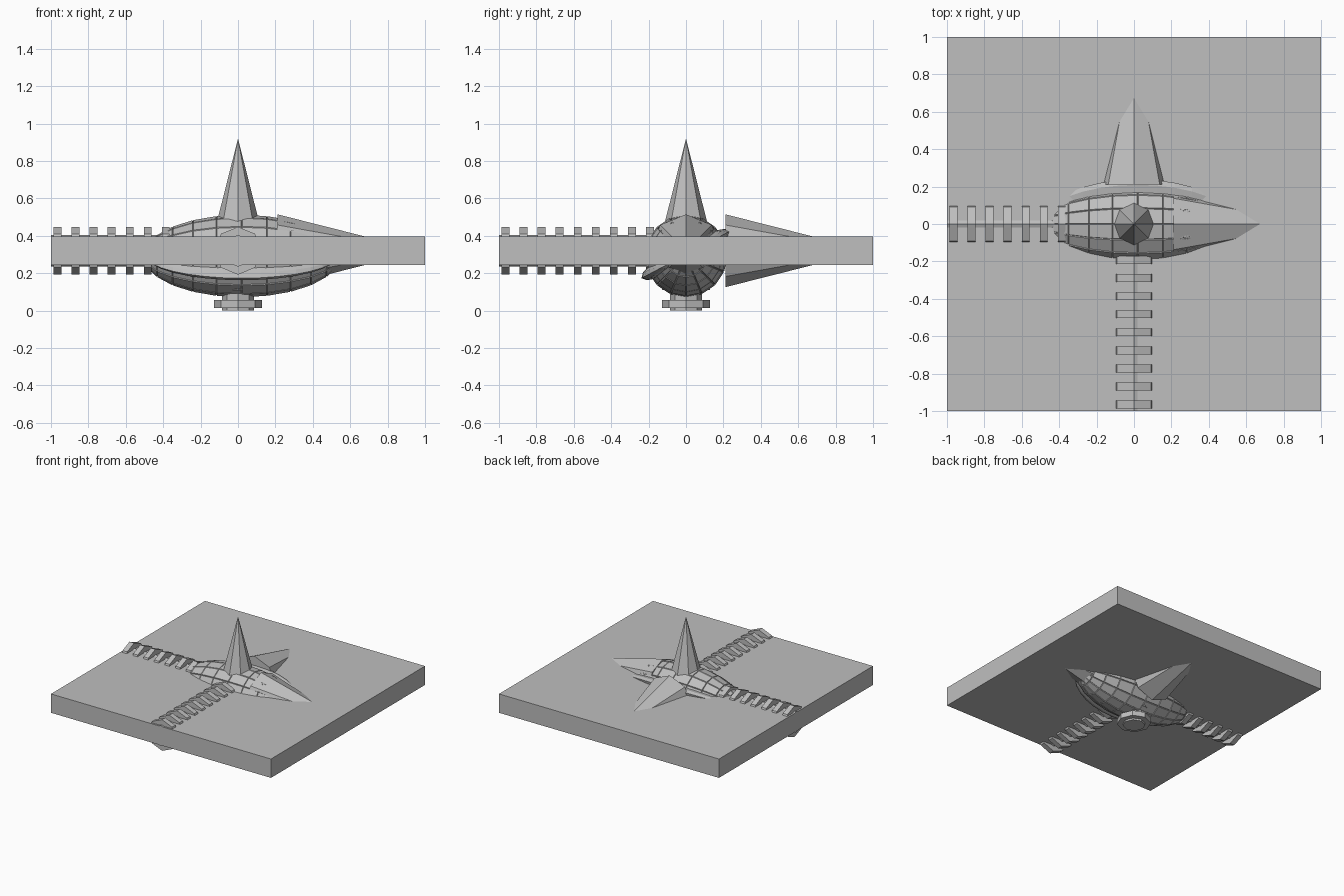
import bpy
import bmesh
from math import pi, radians
from mathutils import Matrix, Vector

if "Cube" in bpy.data.objects:
    bpy.data.objects.remove(bpy.data.objects["Cube"], do_unlink=True)

grey = bpy.data.materials.new("plain grey")
grey.use_nodes = True
colour = (0.52, 0.52, 0.52, 1)
grey.diffuse_color = colour
grey.node_tree.nodes["Principled BSDF"].inputs["Base Color"].default_value = colour

CENTRE = Vector((0, 0, 0.32))


def finish(bm, name):
    bmesh.ops.recalc_face_normals(bm, faces=bm.faces)
    mesh = bpy.data.meshes.new(name)
    bm.to_mesh(mesh)
    bm.free()
    mesh.materials.append(grey)
    obj = bpy.data.objects.new(name, mesh)
    bpy.context.collection.objects.link(obj)
    return obj


def add_prism(bm, axis, start, end, r1, r2):
    """Eight-sided cone or drum along an axis leaving the centre."""
    axis = Vector(axis)
    turn = axis.to_track_quat("Z", "Y").to_matrix().to_4x4()
    place = Matrix.Translation(CENTRE + axis * (start + end) / 2)
    bmesh.ops.create_cone(bm, cap_ends=True, segments=8, radius1=r1,
                          radius2=r2, depth=end - start, matrix=place @ turn)


def ellipsoid(name, segments, rings, size, tilt, centre):
    """Faceted ellipsoid with its poles on the x axis."""
    bm = bmesh.new()
    bmesh.ops.create_uvsphere(bm, u_segments=segments, v_segments=rings, radius=1,
                              matrix=Matrix.Rotation(pi / 2, 4, "Y"))
    bmesh.ops.transform(bm, verts=bm.verts, matrix=Matrix.Translation(centre)
                        @ Matrix.Rotation(tilt, 4, "X")
                        @ Matrix.Diagonal((*size, 1)))
    return bm


# Square slab
bm = bmesh.new()
bmesh.ops.create_cube(bm, size=1, matrix=Matrix.Translation((0, 0, 0.32))
                      @ Matrix.Diagonal((2, 2, 0.155, 1)))
finish(bm, "slab")

# Hull with raised panels
bm = ellipsoid("hull", 16, 12, (0.52, 0.215, 0.215), 0, (0.02, 0, 0.292))
bmesh.ops.recalc_face_normals(bm, faces=bm.faces)
panels = [f for f in bm.faces if len(f.verts) == 4]
bmesh.ops.inset_individual(bm, faces=panels, thickness=0.004, depth=0.006)
finish(bm, "hull")

# Thin tilted rim blade around the hull
bm = ellipsoid("rim", 16, 16, (0.52, 0.27, 0.06), radians(28), (0.02, 0, 0.3))
finish(bm, "rim_blade")

# Spikes
for name, axis, start, end in (("top_spike", (0, 0, 1), -0.1, 0.6),
                               ("left_spike", (1, 0, 0), 0.21, 0.98),
                               ("back_spike", (0, 1, 0), 0.21, 0.98)):
    bm = bmesh.new()
    add_prism(bm, axis, start, end, (end - start) * 0.253, 0)
    finish(bm, name)

# Ribbed arms: a rod carrying evenly spaced octagonal discs
for name, axis, length, count, last in (("right_arm", (-1, 0, 0), 1, 9, 0.965),
                                        ("front_arm", (0, -1, 0), 1, 9, 0.965),
                                        ("bottom_arm", (0, 0, -1), 0.32, 2, 0.285)):
    bm = bmesh.new()
    add_prism(bm, axis, 0.05, length, 0.085, 0.085)
    for i in range(count):
        mid = last - i * 0.0965
        add_prism(bm, axis, mid - 0.021, mid + 0.021, 0.128, 0.128)
    finish(bm, name)
